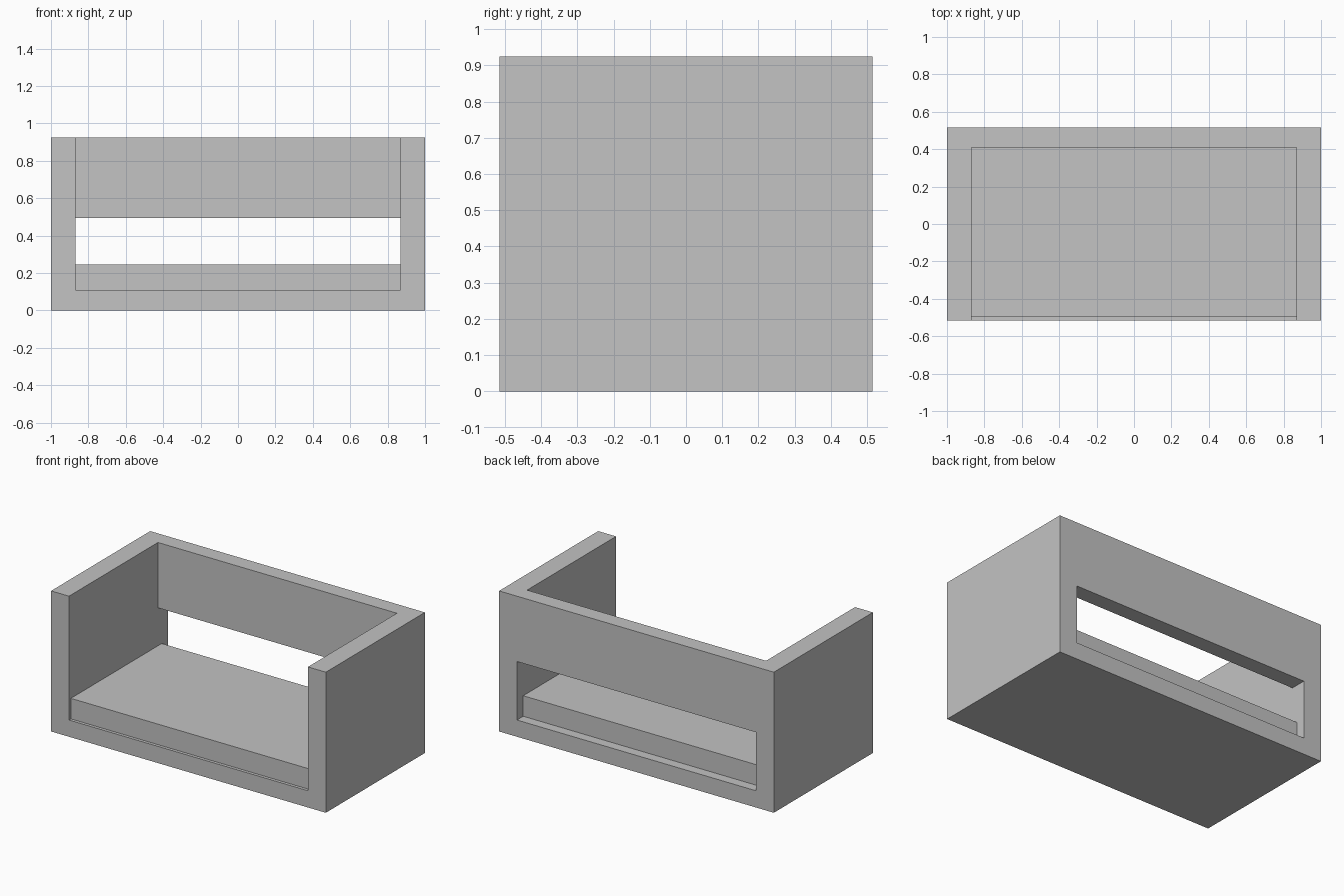
import bpy, bmesh

if "Cube" in bpy.data.objects:
    bpy.data.objects.remove(bpy.data.objects["Cube"])

WIDTH, DEPTH, HEIGHT = 2.0, 1.03, 0.925
INNER = 0.87          # half width between the arms
FLOOR = 0.11          # top of the base

grey = bpy.data.materials.new("light grey")
grey.diffuse_color = (0.546, 0.546, 0.546, 1)
grey.use_nodes = True
grey.node_tree.nodes["Principled BSDF"].inputs["Base Color"].default_value = grey.diffuse_color


def prism(name, profile, half_width):
    """Extrude a (y, z) profile along x, centred on x = 0."""
    bm = bmesh.new()
    face = bm.faces.new([bm.verts.new((-half_width, y, z)) for y, z in profile])
    ext = bmesh.ops.extrude_face_region(bm, geom=[face])
    moved = [v for v in ext["geom"] if isinstance(v, bmesh.types.BMVert)]
    bmesh.ops.translate(bm, verts=moved, vec=(2 * half_width, 0, 0))
    bmesh.ops.recalc_face_normals(bm, faces=bm.faces)
    mesh = bpy.data.meshes.new(name)
    bm.to_mesh(mesh)
    bm.free()
    mesh.materials.append(grey)
    obj = bpy.data.objects.new(name, mesh)
    bpy.context.collection.objects.link(obj)
    return obj


def rect(y0, y1, z0, z1):
    return [(y0, z0), (y1, z0), (y1, z1), (y0, z1)]


# Frame: base, two arms and back rail, hollowed from one block
frame = prism("sofa_frame", rect(-DEPTH / 2, DEPTH / 2, 0, HEIGHT), WIDTH / 2)

# Cutter: open seat space plus the slot below the back rail
cutter = prism("seat_space_cutter",
               [(-0.7, FLOOR), (0.7, FLOOR), (0.7, 0.495),
                (0.41, 0.495), (0.41, 1.2), (-0.7, 1.2)], INNER)
cutter.hide_render = True
cutter.hide_viewport = True

cut = frame.modifiers.new("hollow", "BOOLEAN")
cut.operation = "DIFFERENCE"
cut.solver = "EXACT"
cut.object = cutter

# Seat cushion between the arms, reaching under the back rail
prism("seat_cushion", rect(-0.495, 0.45, FLOOR, 0.245), INNER)
